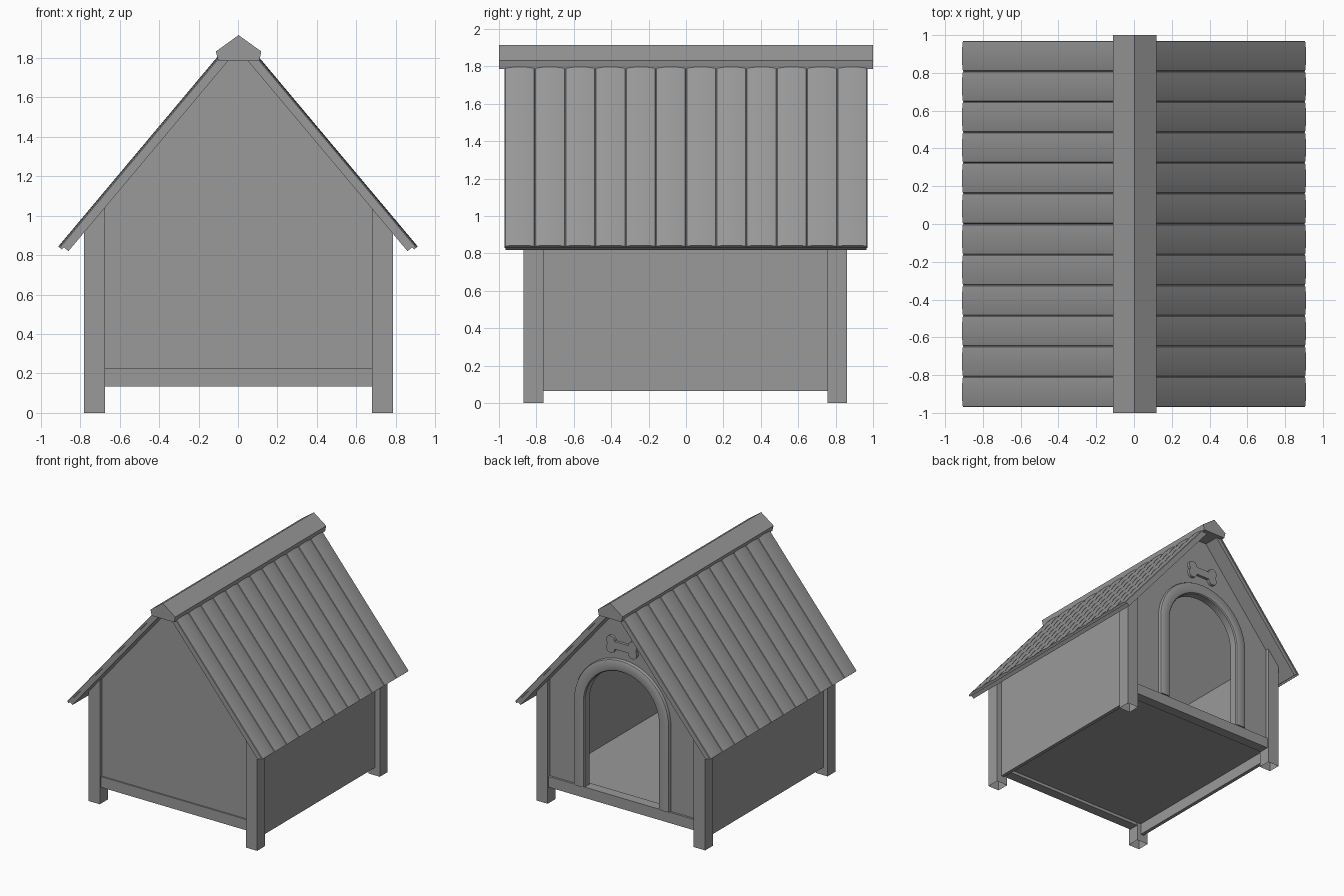
import bpy, bmesh, math

if "Cube" in bpy.data.objects:
    bpy.data.objects.remove(bpy.data.objects["Cube"])

A = math.radians(50)
DX, DZ = math.cos(A), math.sin(A)
APEX = 1.844                      # height of the roof underside at the ridge

GREY = bpy.data.materials.new("dark_grey")
GREY.diffuse_color = (.32, .32, .32, 1)
GREY.use_nodes = True
GREY.node_tree.nodes["Principled BSDF"].inputs["Base Color"].default_value = GREY.diffuse_color


def under(x):
    """Height of the roof underside at x."""
    return APEX - abs(x) * DZ / DX


def slope(s, t, side):
    """Point s down the slope and t above the underside."""
    return (side * (s * DX + t * DZ), APEX - s * DZ + t * DX)


def finish(bm, name, smooth=False):
    bmesh.ops.recalc_face_normals(bm, faces=bm.faces)
    me = bpy.data.meshes.new(name)
    bm.to_mesh(me)
    bm.free()
    me.materials.append(GREY)
    ob = bpy.data.objects.new(name, me)
    bpy.context.collection.objects.link(ob)
    if smooth:
        bpy.ops.object.select_all(action='DESELECT')
        ob.select_set(True)
        bpy.context.view_layer.objects.active = ob
        bpy.ops.object.shade_smooth_by_angle(angle=math.radians(35))
    return ob


def loft(name, rings, caps=True, smooth=False):
    """Skin a series of equal closed rings."""
    bm = bmesh.new()
    vs = [[bm.verts.new(p) for p in r] for r in rings]
    n = len(vs[0])
    for a, b in zip(vs, vs[1:]):
        for i in range(n):
            j = (i + 1) % n
            bm.faces.new((a[i], a[j], b[j], b[i]))
    if caps:
        bm.faces.new(vs[0])
        bm.faces.new(vs[-1])
    return finish(bm, name, smooth)


def prism(name, pts, y0, y1, smooth=False):
    """Extrude an x-z outline along y."""
    return loft(name, [[(x, y, z) for x, z in pts] for y in (y0, y1)], smooth=smooth)


# Corner posts, open at the foot, with tops cut to the roof slope
for sx, side, x0, x1 in ((-1, "left", -.674, -.78), (1, "right", .68, .785)):
    for end, y0, y1 in (("front", -.762, -.868), ("back", .757, .861)):
        pts = [(x0, 0), (x1, 0), (x1, under(x1)), (x0, under(x0))]
        post = prism(f"{end}_{side}_post", pts, y0, y1)
        bm = bmesh.new()
        bm.from_mesh(post.data)
        feet = [f for f in bm.faces if all(v.co.z < .001 for v in f.verts)]
        bmesh.ops.delete(bm, geom=feet, context='FACES_ONLY')
        bm.to_mesh(post.data)
        bm.free()
    # Side wall
    pts = [(sx * .71, .065), (sx * .74, .065), (sx * .74, under(.74)), (sx * .71, under(.71))]
    prism(f"{side}_wall", pts, -.8, .8)

# Plain front gable wall
gable = [(.7, under(.7)), (0, APEX), (-.7, under(.7))]
prism("front_wall", [(-.7, .17), (.7, .17)] + gable, -.838, -.8)

# Back gable wall with an arched doorway
R, CZ = .345, .935
angles = [math.pi * i / 24 for i in range(25)]
arch = [(R * math.cos(a), CZ + R * math.sin(a)) for a in reversed(angles)]
prism("doorway_wall", [(-.7, .17), (-R, .17)] + arch + [(R, .17), (.7, .17)] + gable,
      .79, .832, smooth=True)

# Door frame: rounded section swept up, over and down the arch
section = [(.345, .785), (.345, .848), (.352, .857), (.365, .861), (.425, .861),
           (.438, .855), (.444, .842), (.444, .785)]
path = [(0, .225)] + [(a, CZ) for a in angles] + [(math.pi, .225)]
loft("door_frame", [[(r * math.cos(a), y, z + r * math.sin(a)) for r, y in section]
                    for a, z in path], smooth=True)

# Bone ornament over the door: one lobe mirrored to four
lobe = [(.102 + .04 * math.cos(t), .032 + .04 * math.sin(t))
        for t in (math.radians(-53 + 233 * i / 12) for i in range(13))]
bone = (lobe + [(-x, z) for x, z in reversed(lobe)][0:12]
        + [(-x, -z) for x, z in lobe[1:]] + [(x, -z) for x, z in reversed(lobe)][0:12])
prism("bone_ornament", [(x, z + 1.49) for x, z in bone], .825, .855, smooth=True)

# Bottom beams and floor
for sy, end in ((-1, "front"), (1, "back")):
    prism(f"{end}_beam", [(-.68, .135), (.68, .135), (.68, .225), (-.68, .225)], sy * .765, sy * .85)
prism("floor", [(-.71, .16), (.71, .16), (.71, .185), (-.71, .185)], -.78, .78)

# Roof: a flat sheet each side covered with 12 gently domed planks
W = 1.94 / 12
for sx, side in ((-1, "left"), (1, "right")):
    prism(f"{side}_roof_sheet", [slope(0, 0, sx), slope(1.337, 0, sx),
                                 slope(1.337, .033, sx), slope(0, .033, sx)], -.965, .965)
    for k in range(12):
        yc = -.97 + W * (k + .5)
        prof = [(-W / 2, .031), (W / 2, .031)]
        for u in (1, .95, .8, .5, 0, -.5, -.8, -.95, -1):
            drop = .007 * u * u + (.004 if abs(u) == 1 else 0)
            prof.append((u * W / 2, .055 - drop))
        rings = []
        for s in (.09, 1.352):
            ring = []
            for y, t in prof:
                x, z = slope(s, t, sx)
                ring.append((x, yc + y, z))
            rings.append(ring)
        loft(f"{side}_roof_plank_{k + 1}", rings, smooth=True)

# Ridge cap
prism("ridge_cap", [(-.1, 1.785), (.108, 1.785), (.118, 1.832), (.003, 1.915), (-.112, 1.832)], -1, 1)
